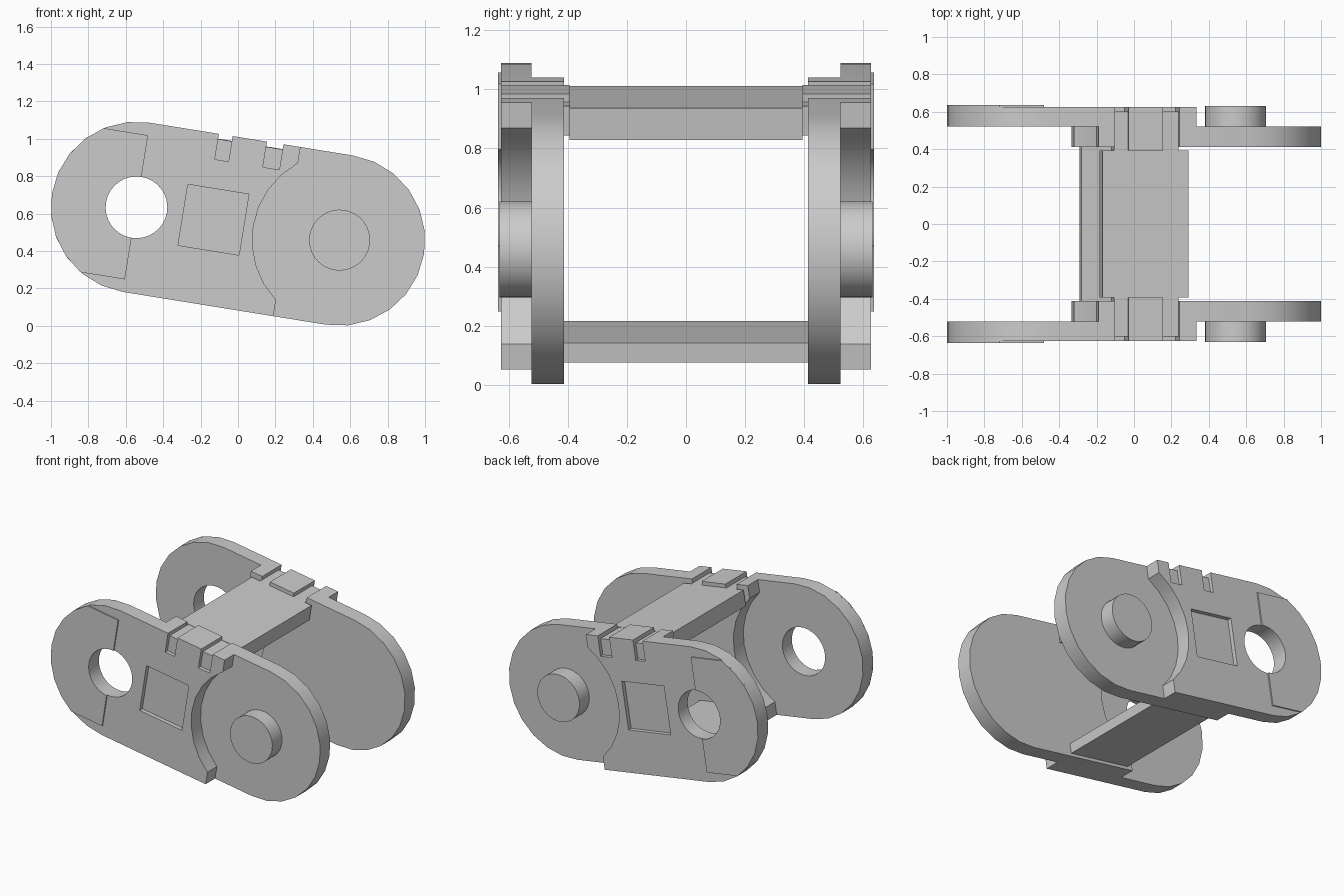
import bpy
import bmesh
from math import pi, cos, sin, atan2, sqrt, radians

if "Cube" in bpy.data.objects:
    bpy.data.objects.remove(bpy.data.objects["Cube"], do_unlink=True)

TILT = radians(9.16)
CENTRE = (0, 0, 0.546)
R = 0.458            # end radius of the link
P = 0.55             # half distance between hole and pin
HOLE, PIN = 0.165, 0.163
STEP = 0.265         # where the overlapping plates end
GAP_R = 0.467        # clearance arc round the neighbouring end
Y_IN, Y_MID, Y_OUT = 0.412, 0.522, 0.626

grey = bpy.data.materials.new("grey")
grey.use_nodes = True
COLOUR = (0.6, 0.6, 0.6, 1)
grey.diffuse_color = COLOUR
grey.node_tree.nodes["Principled BSDF"].inputs["Base Color"].default_value = COLOUR


def arc(cx, radius, a0, a1, n):
    """Points on an arc centred on (cx, 0) in the side plane."""
    return [(cx + radius * cos(a0 + (a1 - a0) * i / n),
             radius * sin(a0 + (a1 - a0) * i / n)) for i in range(n + 1)]


def prism(name, points, y0, y1):
    """Extrude a side profile from y0 to y1."""
    bm = bmesh.new()
    face = bm.faces.new([bm.verts.new((u, y0, w)) for u, w in points])
    new = bmesh.ops.extrude_face_region(bm, geom=[face])["geom"]
    verts = [v for v in new if isinstance(v, bmesh.types.BMVert)]
    bmesh.ops.translate(bm, verts=verts, vec=(0, y1 - y0, 0))
    bmesh.ops.recalc_face_normals(bm, faces=bm.faces)
    mesh = bpy.data.meshes.new(name)
    bm.to_mesh(mesh)
    bm.free()
    mesh.materials.append(grey)
    obj = bpy.data.objects.new(name, mesh)
    bpy.context.collection.objects.link(obj)
    obj.location = CENTRE
    obj.rotation_euler = (0, TILT, 0)
    return obj


def box(name, u0, u1, w0, w1, y0, y1):
    return prism(name, [(u0, w0), (u1, w0), (u1, w1), (u0, w1)], y0, y1)


def select(obj):
    bpy.ops.object.select_all(action='DESELECT')
    obj.select_set(True)
    bpy.context.view_layer.objects.active = obj


def cut(obj, cutter):
    mod = obj.modifiers.new("cut", 'BOOLEAN')
    mod.operation = 'DIFFERENCE'
    mod.solver = 'EXACT'
    mod.object = cutter
    select(obj)
    bpy.ops.object.modifier_apply(modifier=mod.name)
    bpy.data.objects.remove(cutter, do_unlink=True)


def finish(obj, mirrored=True):
    select(obj)
    bpy.ops.object.shade_smooth_by_angle(angle=radians(30))
    if mirrored:
        mod = obj.modifiers.new("both sides", 'MIRROR')
        mod.use_axis = (False, True, False)


# Side profile: round end at the hole, concave step round the pin
a = atan2(sqrt(GAP_R ** 2 - (P - STEP) ** 2), P - STEP)
profile = arc(-P, R, pi / 2, 3 * pi / 2, 12) + [(STEP, -R)]
profile += arc(P, GAP_R, pi + a, pi - a, 8) + [(STEP, R)]

# Outer and inner plates, the inner one turned end for end
outer = prism("outer_plates", profile, Y_MID, Y_OUT)
inner = prism("inner_plates", [(-u, -w) for u, w in profile], Y_IN, Y_MID)

# Hole, square recess and top notches
cut(outer, prism("hole_cutter", arc(-P, HOLE, 0, 2 * pi, 32)[:-1], 0.3, 0.8))
cut(outer, box("recess_cutter", -0.298, 0.032, -0.165, 0.165, Y_OUT - 0.03, 0.8))
for u0, u1 in ((-0.177, -0.103), (0.083, 0.172)):
    cut(outer, box("groove_cutter", u0, u1, 0.32, 0.6, Y_OUT - 0.025, 0.8))
    for plate in (outer, inner):
        cut(plate, box("notch_cutter", u0, u1, 0.43, 0.6, 0.3, 0.8))
finish(outer)
finish(inner)

# Pins
finish(prism("pins", arc(P, PIN, 0, 2 * pi, 32)[:-1], Y_MID - 0.01, Y_OUT + 0.004))

# Thin raised pads round the holes
b = atan2(0.39, -sqrt(R ** 2 - 0.39 ** 2))
pad = [(-P, 0.39)] + arc(-P, R, b, 2 * pi - b, 8) + [(-P, -0.39)]
pad += arc(-P, HOLE, 3 * pi / 2, pi / 2, 16)
finish(prism("raised_pads", pad, Y_OUT, Y_OUT + 0.009))

# Cross bars joining the two sides
finish(box("top_bar", -0.24, 0.226, 0.323, 0.432, -0.394, 0.394), False)
finish(box("bottom_bar", -0.226, 0.24, -0.437, -0.37, -Y_IN, Y_IN), False)

# Short links from the top bar to the plates
finish(box("bar_links", -0.177, 0.172, 0.33, 0.43, 0.39, Y_IN))
finish(box("centre_tabs", -0.103, 0.083, 0.35, R, 0.394, Y_IN))
